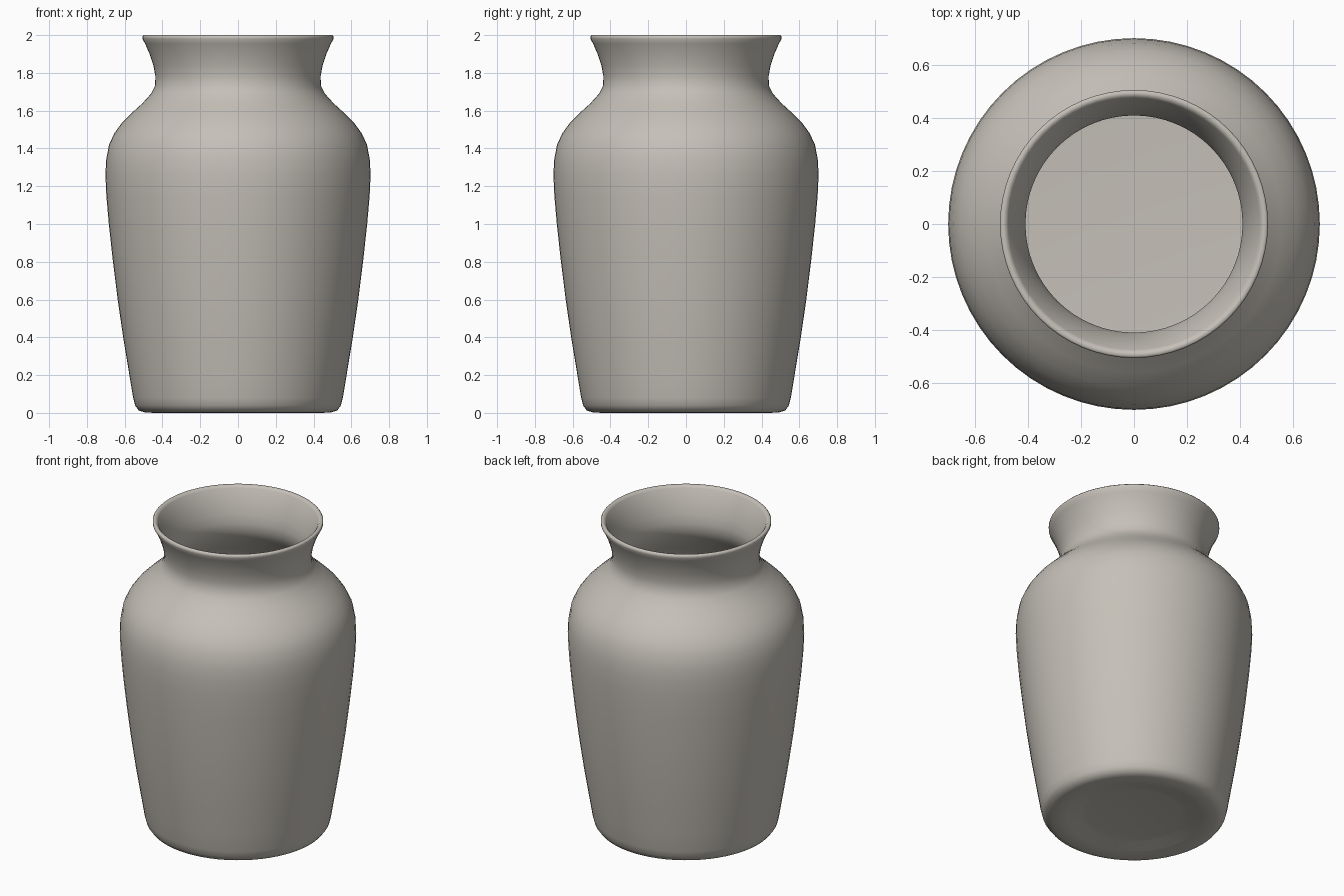
import bpy, bmesh, math

SIDES = 64

# outer profile (radius, height), from the recessed foot up to the rim
outer = [(0.0, 0.03), (0.28, 0.03), (0.32, 0.025), (0.40, 0.006), (0.44, 0.0), (0.49, 0.002),
         (0.525, 0.012), (0.545, 0.04), (0.555, 0.08), (0.575, 0.2), (0.608, 0.4), (0.637, 0.6),
         (0.662, 0.8), (0.684, 1.0), (0.697, 1.15), (0.702, 1.26), (0.698, 1.34), (0.683, 1.42),
         (0.655, 1.48), (0.615, 1.535), (0.56, 1.59), (0.505, 1.64), (0.46, 1.69), (0.44, 1.73),
         (0.437, 1.78), (0.448, 1.84), (0.468, 1.90), (0.492, 1.955), (0.506, 1.98)]
# rim lip and inner wall, from the rim down to the floor
inner = [(0.506, 1.993), (0.50, 2.0), (0.485, 1.998), (0.475, 1.985), (0.44, 1.90), (0.42, 1.84),
         (0.41, 1.78), (0.413, 1.73), (0.435, 1.68), (0.48, 1.62), (0.535, 1.565), (0.59, 1.51),
         (0.63, 1.455), (0.655, 1.40), (0.668, 1.33), (0.672, 1.26), (0.655, 1.0), (0.632, 0.8),
         (0.607, 0.6), (0.578, 0.4), (0.545, 0.2), (0.525, 0.1), (0.48, 0.065), (0.40, 0.06), (0.0, 0.06)]


def lathe(name, profile, mat):
    bm = bmesh.new()
    verts = [bm.verts.new((r, 0, z)) for r, z in profile]
    edges = [bm.edges.new(p) for p in zip(verts, verts[1:])]
    bmesh.ops.spin(bm, geom=verts + edges, cent=(0, 0, 0), axis=(0, 0, 1),
                   angle=2 * math.pi, steps=SIDES, use_duplicate=False)
    bmesh.ops.remove_doubles(bm, verts=bm.verts, dist=1e-4)
    bmesh.ops.recalc_face_normals(bm, faces=bm.faces)
    for f in bm.faces:
        f.smooth = True
    me = bpy.data.meshes.new(name)
    bm.to_mesh(me)
    bm.free()
    me.materials.append(mat)
    ob = bpy.data.objects.new(name, me)
    bpy.context.collection.objects.link(ob)
    return ob


clay = bpy.data.materials.new("warm_grey_clay")
clay.diffuse_color = (0.56, 0.53, 0.48, 1)

# hollow vase body
lathe("vase", outer + inner, clay)
